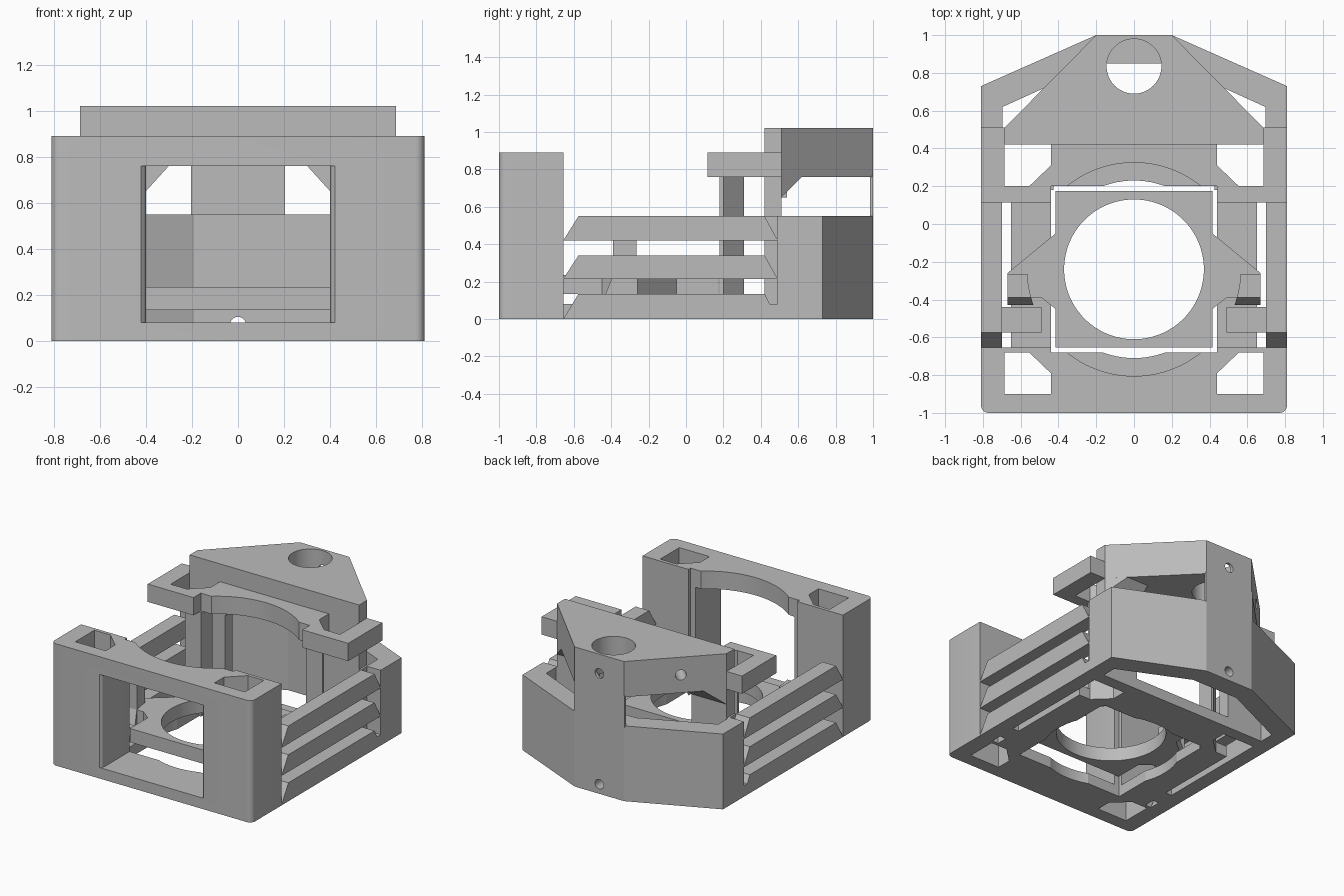
import bpy, bmesh, math
from mathutils import Matrix, Vector

if "Cube" in bpy.data.objects:
    bpy.data.objects.remove(bpy.data.objects["Cube"], do_unlink=True)

grey = bpy.data.materials.new("plain_grey")
grey.use_nodes = True
grey.diffuse_color = (0.5, 0.5, 0.5, 1)
grey.node_tree.nodes["Principled BSDF"].inputs["Base Color"].default_value = (0.5, 0.5, 0.5, 1)

RING_Y = -0.24   # centre of the round bay


def finish(name, bm):
    bmesh.ops.recalc_face_normals(bm, faces=bm.faces)
    mesh = bpy.data.meshes.new(name)
    bm.to_mesh(mesh)
    bm.free()
    mesh.materials.append(grey)
    obj = bpy.data.objects.new(name, mesh)
    bpy.context.scene.collection.objects.link(obj)
    return obj


def extrude(name, ring, offset):
    bm = bmesh.new()
    face = bm.faces.new([bm.verts.new(p) for p in ring])
    out = bmesh.ops.extrude_face_region(bm, geom=[face])
    bmesh.ops.translate(bm, vec=offset, verts=[v for v in out["geom"] if isinstance(v, bmesh.types.BMVert)])
    return finish(name, bm)


def prism(name, pts, z0, z1):
    return extrude(name, [(x, y, z0) for x, y in pts], Vector((0, 0, z1 - z0)))


def side_prism(name, pts, x0, x1):
    return extrude(name, [(x0, y, z) for y, z in pts], Vector((x1 - x0, 0, 0)))


def both(pts):
    """Complete a right-hand outline with its mirror image."""
    return pts + [(-x, y) for x, y in reversed(pts)]


def box(name, x0, x1, y0, y1, z0, z1):
    return prism(name, [(x0, y0), (x1, y0), (x1, y1), (x0, y1)], z0, z1)


def cylinder(name, centre, r, depth, direction=(0, 0, 1), sides=64):
    bm = bmesh.new()
    bmesh.ops.create_cone(bm, cap_ends=True, segments=sides, radius1=r, radius2=r, depth=depth)
    turn = Vector((0, 0, 1)).rotation_difference(Vector(direction)).to_matrix().to_4x4()
    bm.transform(Matrix.Translation(centre) @ turn)
    return finish(name, bm)


def cut(obj, *cutters):
    bpy.context.view_layer.objects.active = obj
    for c in cutters:
        c.hide_render = True
        m = obj.modifiers.new("cut", "BOOLEAN")
        m.operation, m.solver, m.object = "DIFFERENCE", "EXACT", c
        bpy.ops.object.modifier_apply(modifier=m.name)
        bpy.data.objects.remove(c, do_unlink=True)
    return obj


def bay(r, z0, z1):
    return cylinder("bay_cutter", (0, RING_Y, (z0 + z1) / 2), r, z1 - z0, sides=96)


def pocket(s, y_in, y_out, z0, z1):
    """Corner pocket with one chamfered inner corner."""
    d = 0.11 if y_out > y_in else -0.11
    pts = [(0.44, y_in + d), (0.555, y_in), (0.685, y_in), (0.685, y_out), (0.44, y_out)]
    return prism("pocket_cutter", [(s * x, y) for x, y in pts], z0, z1)


def notch(z0, z1):
    return box("notch_cutter", -0.44, 0.44, -0.68, 0.2, z0, z1)


# Front block with window, pockets and curved back
corner = [(0.77 + 0.04 * math.sin(a * math.pi / 12), -0.96 - 0.04 * math.cos(a * math.pi / 12))
          for a in range(7)]
front = prism("front_block", both(corner + [(0.81, -0.655)]), 0, 0.89)
jamb = [(0.43, -1.02), (0.42, -1.0), (0.405, -0.985), (0.4, -0.96), (0.4, -0.6)]
cut(front, prism("window_cutter", both(jamb), 0.08, 0.76),
    notch(0.08, 1), bay(0.565, 0.08, 1), notch(-0.1, 0.2), bay(0.47, -0.1, 0.2),
    pocket(1, -0.68, -0.9, -0.1, 1), pocket(-1, -0.68, -0.9, -0.1, 1))

# Base plate
base = prism("base_plate", both([(0.65, -0.66), (0.65, 0.42), (0.81, 0.42), (0.81, 0.51)]), 0, 0.08)
cut(base, notch(-0.1, 0.2), bay(0.47, -0.1, 0.2),
    pocket(1, 0.2, 0.42, -0.1, 1), pocket(-1, 0.2, 0.42, -0.1, 1))

# Rear shell
shell = prism("rear_shell", both([(0.81, 0.49), (0.81, 0.73), (0.2, 1)]), 0, 0.55)
cut(shell, prism("shell_cutter", both([(0.695, 0.4), (0.695, 0.62), (0.19, 0.85)]), -0.1, 0.7),
    cylinder("hole_cutter", (0, 0.95, 0.07), 0.035, 0.4, (0, 1, 0), 24))

# Thin nose wall between the shell and the top bracket
box("nose_wall", -0.205, 0.205, 0.985, 1, 0.54, 0.77)

# Rear clamp plate
clamp = box("clamp_plate", -0.81, 0.81, 0.115, 0.51, 0.76, 0.89)
cut(clamp, notch(0.7, 1), bay(0.565, 0.7, 1),
    pocket(1, 0.2, 0.42, 0.7, 1), pocket(-1, 0.2, 0.42, 0.7, 1))

# Top bracket with vertical bore and three screw holes
bracket = prism("top_bracket", both([(0.685, 0.42), (0.685, 0.51), (0.2, 1)]), 0.76, 1.02)
cut(bracket, cylinder("bore_cutter", (0, 0.835, 0.9), 0.145, 0.6),
    cylinder("hole_cutter", (0, 0.98, 0.88), 0.035, 0.2, (0, 1, 0), 24),
    cylinder("hole_cutter", (0.4, 0.66, 0.89), 0.037, 0.6, (1, 1, 0), 24),
    cylinder("hole_cutter", (-0.4, 0.66, 0.89), 0.037, 0.6, (-1, 1, 0), 24))

# Mirrored side parts
for side, s in (("left", 1), ("right", -1)):
    # Upright wall and pillar carrying the clamp
    box(side + "_rear_upright", s * 0.4, s * 0.7, 0.42, 0.51, 0, 0.55)
    box(side + "_upper_upright", s * 0.4, s * 0.685, 0.42, 0.51, 0.55, 0.76)
    prism(side + "_pillar", [(s * x, y) for x, y in
          [(0.425, 0.18), (0.555, 0.18), (0.555, 0.2), (0.44, 0.31), (0.425, 0.31)]], 0, 0.76)
    # Gussets under the bracket
    gusset = side_prism(side + "_gusset", [(0.51, 0.65), (0.62, 0.76), (0.51, 0.76)], s * 0.4, s * 0.685)
    cut(gusset, prism("slant_cutter", [(s * 0.685, 0.51), (s * 0.9, 0.51), (s * 0.9, 0.8), (s * 0.395, 0.8)], 0.5, 0.9))
    extrude(side + "_corner_brace", [(s * 0.4, 0.42, 0.65), (s * 0.4, 0.42, 0.76), (s * 0.3, 0.42, 0.76)],
            Vector((0, 0.12, 0)))
    # Side slats with sloping ends
    for i, (z0, z1) in enumerate([(0, 0.135), (0.215, 0.34), (0.42, 0.55)]):
        side_prism(f"{side}_slat_{i + 1}", [(-0.66, z0), (0.495, z0), (0.485, z0 + 0.01),
                   (0.42, z1), (-0.575, z1), (-0.65, z0 + 0.01)], s * 0.7, s * 0.81)
    # Lug that ties the lowest slat to the base
    box(side + "_lug", s * 0.49, s * 0.705, -0.575, -0.44, 0, 0.12)
    # Upright finger on the tray arm
    finger = side_prism(side + "_finger", [(-0.43, 0.135), (-0.265, 0.135), (-0.265, 0.45),
                        (-0.39, 0.45), (-0.39, 0.235)], s * 0.5, s * 0.67)
    cut(finger, bay(0.565, 0, 0.6))

# Loose tray with round opening
tray = prism("tray", both([(0.415, -0.655), (0.415, -0.45), (0.49, -0.39), (0.67, -0.39),
             (0.67, -0.26), (0.415, -0.05), (0.415, 0.175)]), 0.135, 0.235)
cut(tray, bay(0.37, 0, 0.5))

# Smooth the round walls, keep edges sharp
for obj in bpy.context.scene.objects:
    obj.select_set(obj.type == "MESH")
bpy.context.view_layer.objects.active = tray
bpy.ops.object.shade_smooth_by_angle(angle=math.radians(20))
